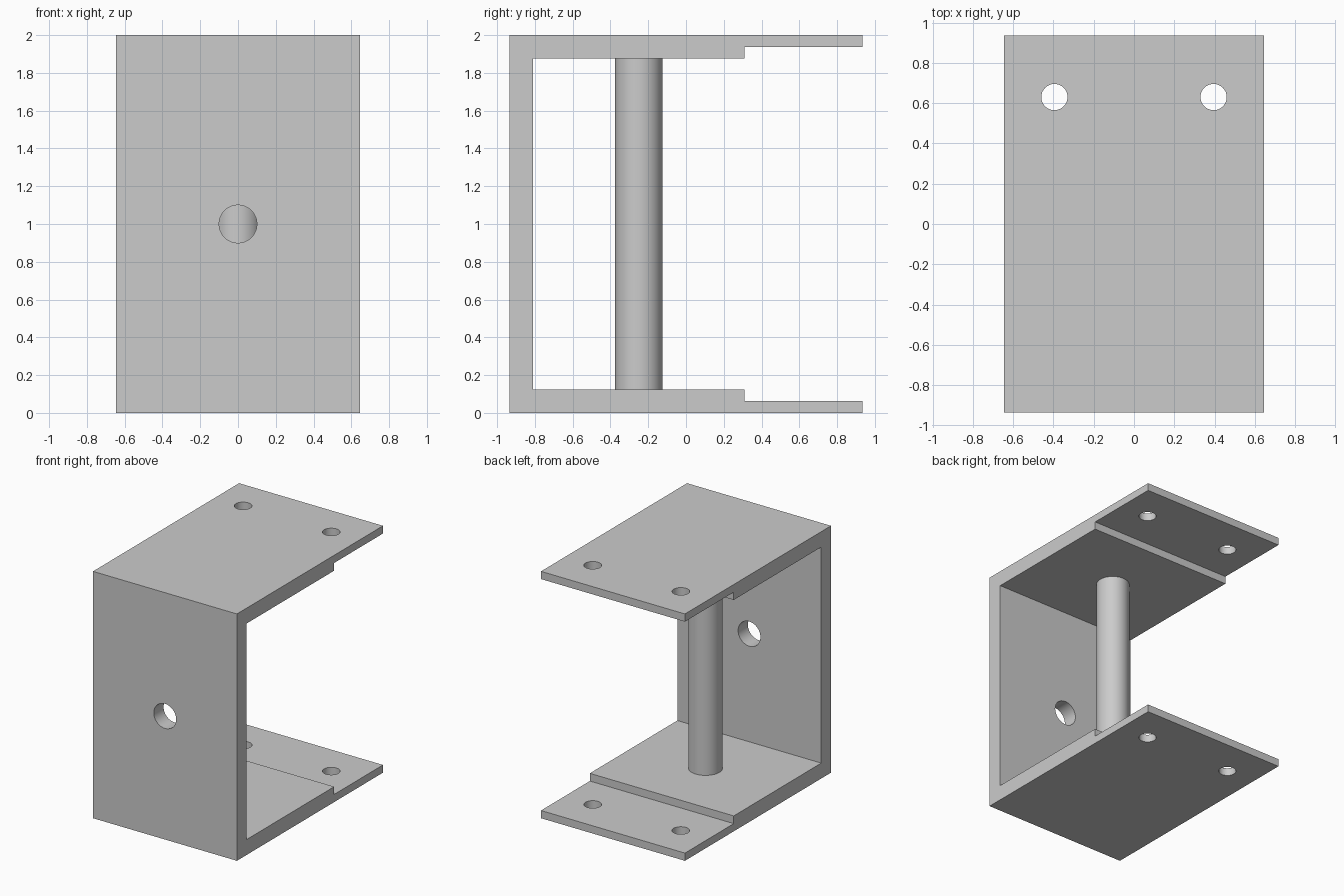
import bpy
import bmesh
import math

cube = bpy.data.objects.get("Cube")
if cube:
    bpy.data.objects.remove(cube, do_unlink=True)

HALF_W, HALF_D, HEIGHT = 0.645, 0.935, 2.0
WALL, LIP, STEP_Y = 0.125, 0.0625, 0.31

grey = bpy.data.materials.new("light_grey")
grey.use_nodes = True
colour = (0.6, 0.6, 0.6, 1)
grey.diffuse_color = colour
grey.node_tree.nodes["Principled BSDF"].inputs["Base Color"].default_value = colour


def make_cylinder(name, radius, length, location, tilt=0.0):
    bpy.ops.mesh.primitive_cylinder_add(vertices=64, radius=radius, depth=length,
                                        location=location, rotation=(tilt, 0, 0))
    obj = bpy.context.object
    obj.name = name
    obj.data.materials.append(grey)
    return obj


def activate(obj):
    bpy.ops.object.select_all(action='DESELECT')
    obj.select_set(True)
    bpy.context.view_layer.objects.active = obj


def drill(target, cutter):
    mod = target.modifiers.new("hole", 'BOOLEAN')
    mod.operation = 'DIFFERENCE'
    mod.solver = 'EXACT'
    mod.object = cutter
    activate(target)
    bpy.ops.object.modifier_apply(modifier=mod.name)
    bpy.data.objects.remove(cutter, do_unlink=True)


# Bracket: C-shaped side profile with thinner stepped lips, extruded across x
lower = [(-HALF_D, 0), (HALF_D, 0), (HALF_D, LIP), (STEP_Y, LIP),
         (STEP_Y, WALL), (WALL - HALF_D, WALL)]
upper = [(y, HEIGHT - z) for y, z in reversed(lower)]
bm = bmesh.new()
profile = bm.faces.new([bm.verts.new((-HALF_W, y, z)) for y, z in lower + upper])
extruded = bmesh.ops.extrude_face_region(bm, geom=[profile])["geom"]
bmesh.ops.translate(bm, vec=(2 * HALF_W, 0, 0),
                    verts=[v for v in extruded if isinstance(v, bmesh.types.BMVert)])
bmesh.ops.recalc_face_normals(bm, faces=bm.faces)
mesh = bpy.data.meshes.new("bracket")
bm.to_mesh(mesh)
bm.free()
mesh.materials.append(grey)
bracket = bpy.data.objects.new("bracket", mesh)
bpy.context.collection.objects.link(bracket)

# Front wall hole
drill(bracket, make_cylinder("front_hole", 0.1, 0.4, (0, -HALF_D, 1), math.pi / 2))

# Bolt holes through both lips
for side in (-1, 1):
    drill(bracket, make_cylinder("bolt_hole", 0.065, 3, (side * 0.395, 0.63, 1)))

# Round post between the plates
post = make_cylinder("post", 0.125, HEIGHT - 2 * WALL, (0, -0.25, 1))

for obj in (bracket, post):
    activate(obj)
    bpy.ops.object.shade_smooth_by_angle(angle=math.radians(30))
